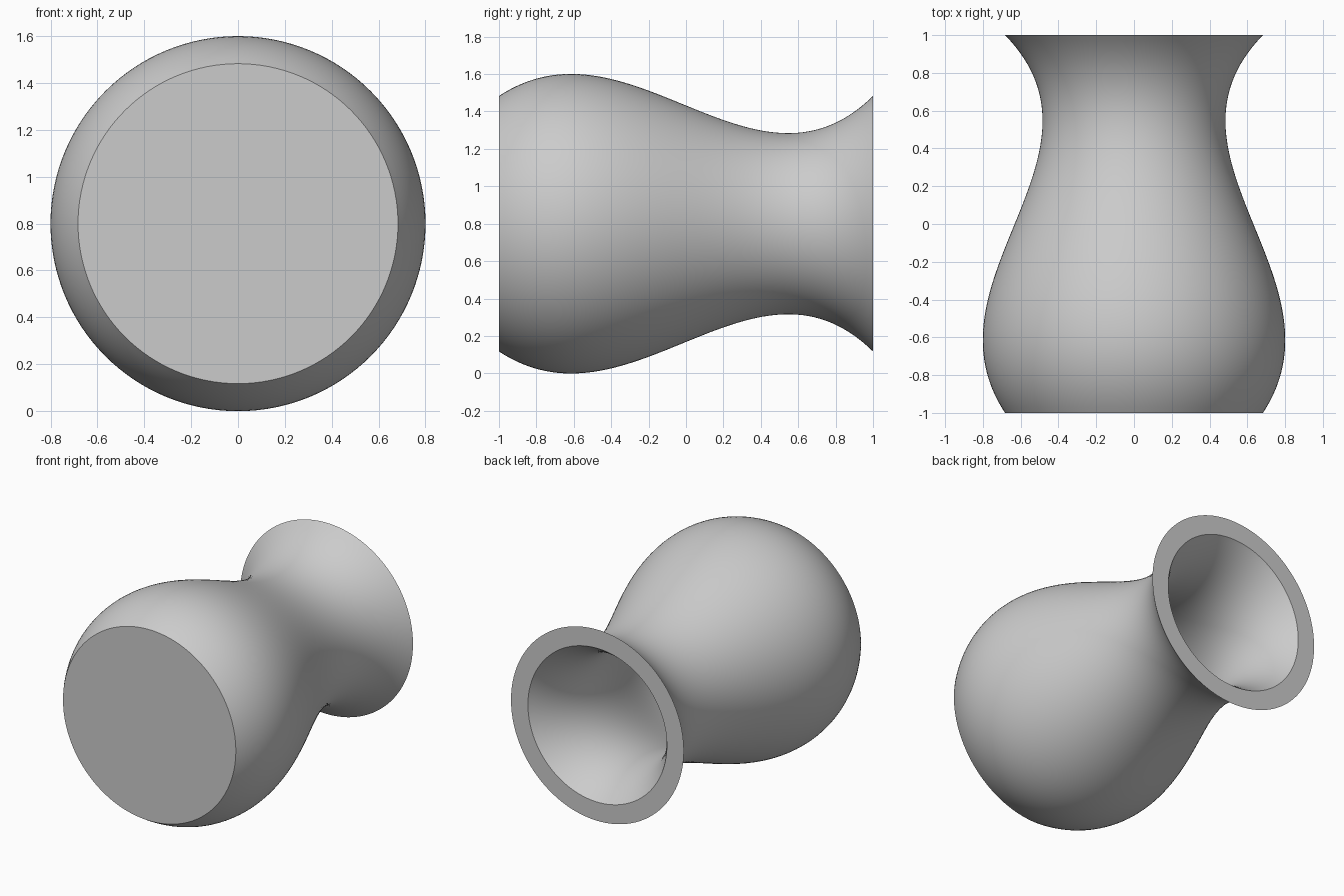
import bpy, bmesh, math

if "Cube" in bpy.data.objects:
    bpy.data.objects.remove(bpy.data.objects["Cube"], do_unlink=True)

WALL = 0.1
STEPS = 64
SIDES = 128
CENTRE_Z = 0.8


# Outer radius of the vase along its length
def radius(y):
    return 0.632 + 0.0213 * y**2 + 0.0297 * y**4 + 0.409 * (y**3 - y)


# Point on the inner wall, set in from the outer surface along its normal
def inner_point(y):
    slope = (radius(y + 1e-4) - radius(y - 1e-4)) / 2e-4
    length = math.hypot(1, slope)
    return y + WALL * slope / length, radius(y) - WALL / length


# Inner radius at a given length, found by bisection
def inner_radius(y):
    low, high = y - WALL, y + WALL
    for _ in range(40):
        mid = (low + high) / 2
        if inner_point(mid)[0] < y:
            low = mid
        else:
            high = mid
    return inner_point(low)[1]


# Closed profile: base, outer wall, flat rim, inner wall, floor
floor_y = -1 + WALL
outer = [-1 + 2 * i / STEPS for i in range(STEPS + 1)]
inner = [1 + (floor_y - 1) * i / STEPS for i in range(STEPS + 1)]
profile = [(-1, 0)] + [(y, radius(y)) for y in outer]
profile += [(y, inner_radius(y)) for y in inner] + [(floor_y, 0)]

# Revolve the profile around the y axis
bm = bmesh.new()
verts = [bm.verts.new((r, y, CENTRE_Z)) for y, r in profile]
edges = [bm.edges.new(pair) for pair in zip(verts, verts[1:])]
bmesh.ops.spin(bm, geom=verts + edges, cent=(0, 0, CENTRE_Z), axis=(0, 1, 0),
               angle=math.tau, steps=SIDES, use_duplicate=False)
bmesh.ops.remove_doubles(bm, verts=bm.verts, dist=1e-4)
bmesh.ops.recalc_face_normals(bm, faces=bm.faces)
mesh = bpy.data.meshes.new("vase")
bm.to_mesh(mesh)
bm.free()

vase = bpy.data.objects.new("vase", mesh)
bpy.context.collection.objects.link(vase)

# Plain grey finish
grey = bpy.data.materials.new("light_grey")
grey.use_nodes = True
colour = (0.6, 0.6, 0.6, 1)
grey.diffuse_color = colour
grey.node_tree.nodes["Principled BSDF"].inputs["Base Color"].default_value = colour
mesh.materials.append(grey)

# Smooth walls with crisp base and rim edges
bpy.ops.object.select_all(action="DESELECT")
vase.select_set(True)
bpy.context.view_layer.objects.active = vase
bpy.ops.object.shade_smooth_by_angle(angle=math.radians(25))
